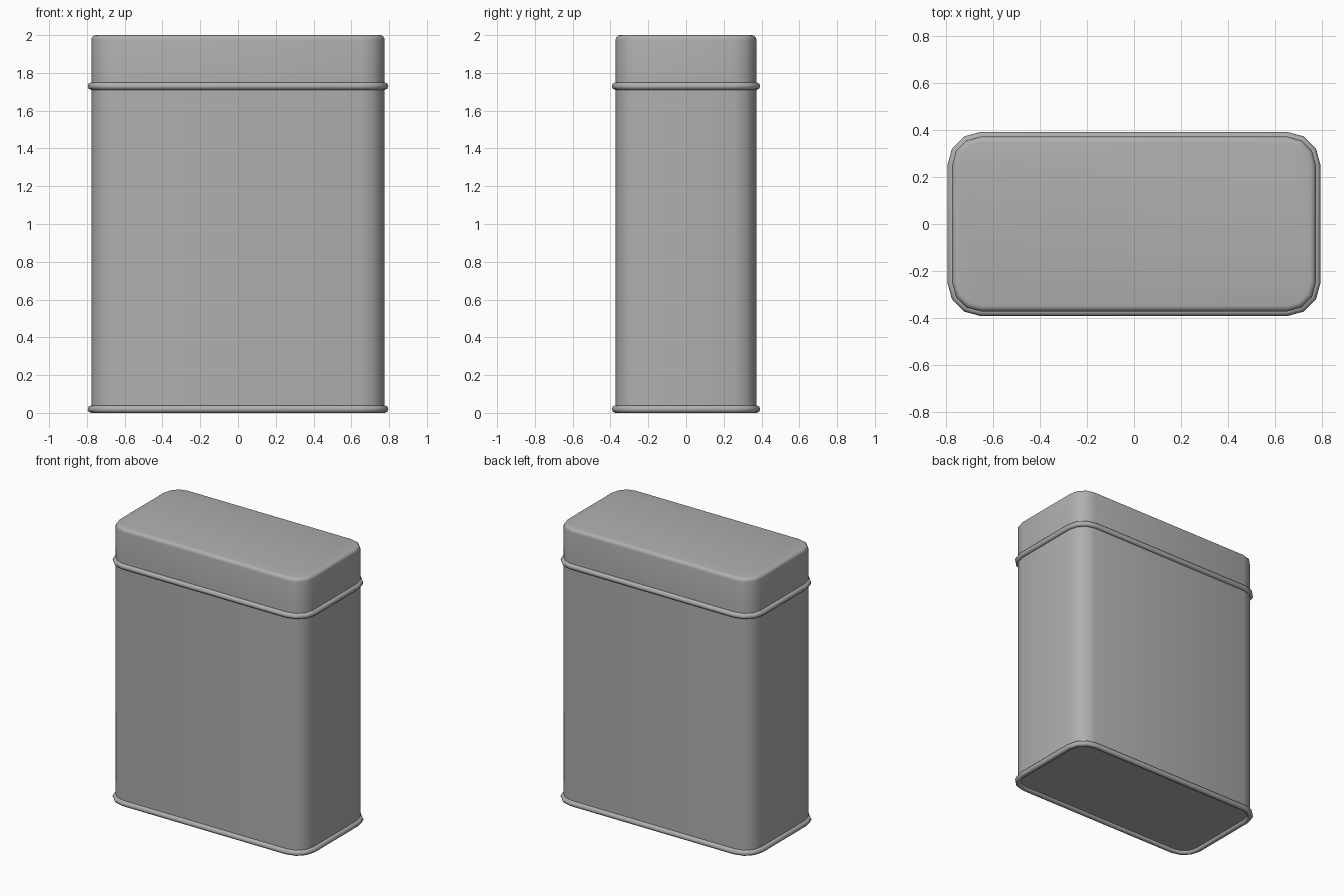
import bpy, bmesh, math

if "Cube" in bpy.data.objects:
    bpy.data.objects.remove(bpy.data.objects["Cube"])

CX, CY = 0.653, 0.25      # centres of the rounded corners
R = 0.123                 # corner radius of the tin wall
STEPS = 3                 # segments per corner

metal = bpy.data.materials.new("dark_grey")
metal.diffuse_color = (0.43, 0.43, 0.43, 1)
metal.use_nodes = True
metal.node_tree.nodes["Principled BSDF"].inputs["Base Color"].default_value = metal.diffuse_color


def ring(bm, r, z):
    verts = []
    for q, (sx, sy) in enumerate([(1, 1), (-1, 1), (-1, -1), (1, -1)]):
        for i in range(STEPS + 1):
            a = math.pi / 2 * (q + i / STEPS)
            verts.append(bm.verts.new((sx * CX + r * math.cos(a), sy * CY + r * math.sin(a), z)))
    return verts


def loft(name, profile, closed=False, cap_bottom=False, cap_top=False):
    """Sweep a (radius, height) profile around the rounded rectangle."""
    bm = bmesh.new()
    rings = [ring(bm, r, z) for r, z in profile]
    pairs = list(zip(rings, rings[1:]))
    if closed:
        pairs.append((rings[-1], rings[0]))
    n = len(rings[0])
    for a, b in pairs:
        for i in range(n):
            j = (i + 1) % n
            bm.faces.new((a[i], a[j], b[j], b[i]))
    if cap_bottom:
        bm.faces.new(rings[0][::-1])
    if cap_top:
        bm.faces.new(rings[-1])
    bmesh.ops.recalc_face_normals(bm, faces=bm.faces)
    mesh = bpy.data.meshes.new(name)
    bm.to_mesh(mesh)
    bm.free()
    mesh.materials.append(metal)
    obj = bpy.data.objects.new(name, mesh)
    bpy.context.collection.objects.link(obj)
    bpy.ops.object.select_all(action='DESELECT')
    obj.select_set(True)
    bpy.context.view_layer.objects.active = obj
    bpy.ops.object.shade_smooth_by_angle(angle=math.radians(50))
    return obj


# Tin body with a slightly recessed floor
loft("tin_body", [(R, 0.02), (R, 1.73)], cap_bottom=True)

# Lid with a softly rounded top edge
E = 0.025
edge = [(R - E + E * math.cos(a), 2 - E + E * math.sin(a))
        for a in (math.pi / 2 * i / 4 for i in range(5))]
loft("lid", [(R, 1.73)] + edge, cap_top=True)

# Rolled beads at the foot and under the lid
B = 0.02
for name, z in (("bottom_bead", 0.02), ("lid_bead", 1.73)):
    loft(name, [(R + B * math.cos(a), z + B * math.sin(a))
                for a in (math.tau * i / 8 for i in range(8))], closed=True)
